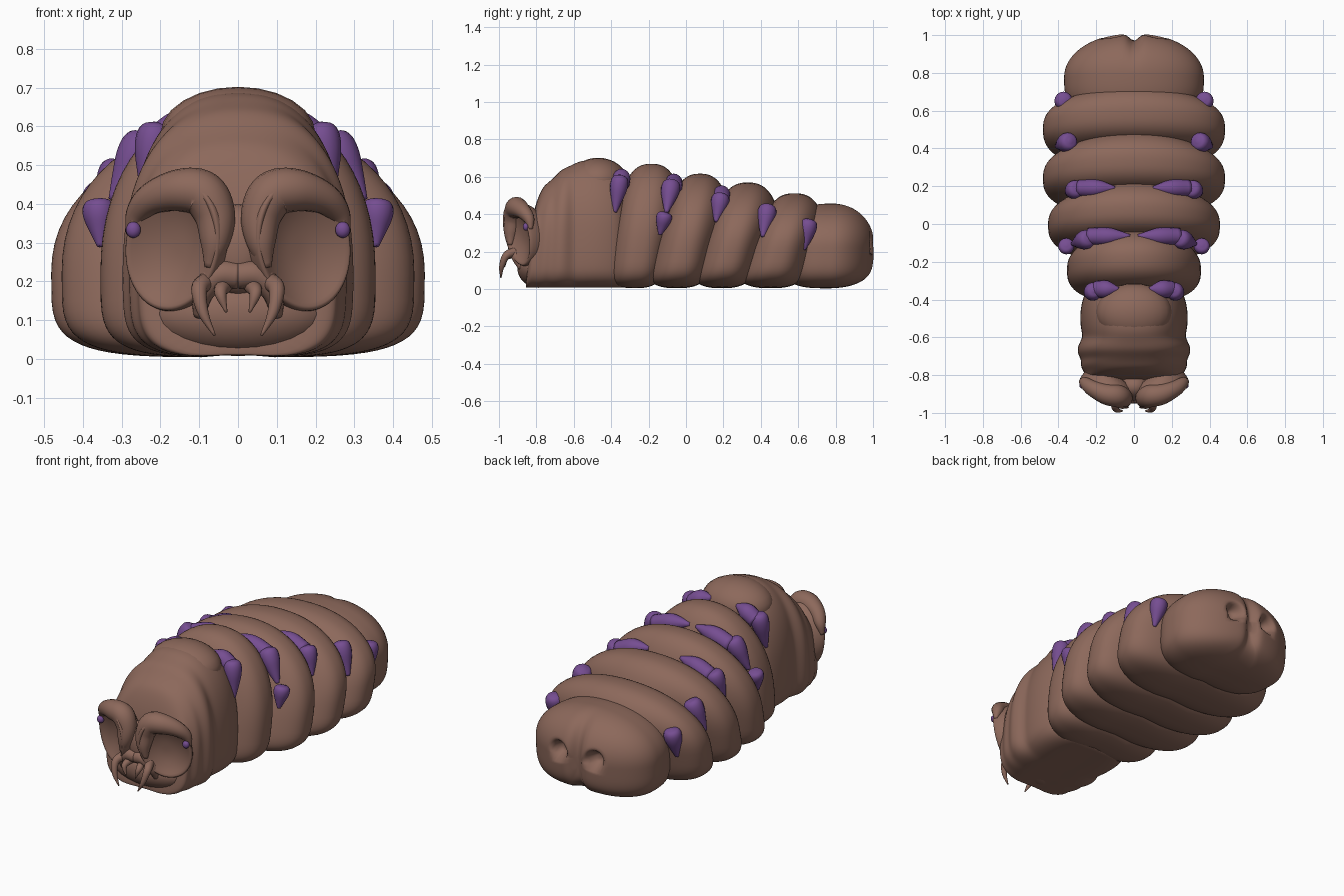
import bpy, bmesh, math
from mathutils import Vector

if "Cube" in bpy.data.objects:
    bpy.data.objects.remove(bpy.data.objects["Cube"])


def material(name, rgb):
    m = bpy.data.materials.new(name)
    m.use_nodes = True
    m.diffuse_color = (*rgb, 1)
    m.node_tree.nodes["Principled BSDF"].inputs["Base Color"].default_value = (*rgb, 1)
    return m


BROWN = material("brown skin", (0.265, 0.14, 0.105))
PURPLE = material("purple growth", (0.18, 0.075, 0.285))


def loft(name, rings, mat, subdiv=0):
    """Skin a list of closed rings and cap both ends."""
    bm = bmesh.new()
    rows = [[bm.verts.new(p) for p in r] for r in rings]
    n = len(rows[0])
    for a, b in zip(rows, rows[1:]):
        for i in range(n):
            bm.faces.new((a[i], a[(i + 1) % n], b[(i + 1) % n], b[i]))
    bm.faces.new(rows[0])
    bm.faces.new(rows[-1])
    bmesh.ops.recalc_face_normals(bm, faces=bm.faces)
    me = bpy.data.meshes.new(name)
    bm.to_mesh(me)
    bm.free()
    me.materials.append(mat)
    me.shade_smooth()
    ob = bpy.data.objects.new(name, me)
    bpy.context.collection.objects.link(ob)
    if subdiv:
        mod = ob.modifiers.new("smooth", "SUBSURF")
        mod.levels = mod.render_levels = subdiv
    return ob


MID = 0.22


def section(w, h, n, px=0.95, pz=0.92):
    """Domed cross-section with a flattened belly, as (x, z) pairs."""
    pts = []
    for i in range(n):
        a = math.tau * i / n
        c, s = math.cos(a), math.sin(a)
        if s >= 0:
            x, z = abs(c) ** px, MID + (h - MID) * s ** pz
        else:
            x, z = abs(c) ** 0.5, MID - (MID - 0.004) * (-s) ** 0.47
            z += 0.008 * math.exp(-(x * w / 0.03) ** 2)
        pts.append((math.copysign(x * w, c), z))
    return pts


def shrink(z, s):
    """Scale a height about the middle, keeping the belly fuller."""
    return MID + (z - MID) * (s if z > MID else s ** 0.5)


def tube(name, points, mat):
    """Smooth tapered tube through (x, y, z, radius) points."""
    ps = [Vector(p) for p in points]
    ps = [ps[0] * 2 - ps[1]] + ps + [ps[-1] * 2 - ps[-2]]
    path = []
    for k in range(1, len(ps) - 2):
        a, b, c, d = ps[k - 1:k + 3]
        for j in range(6):
            t = j / 6
            path.append(0.5 * (2 * b + (c - a) * t + (2 * a - 5 * b + 4 * c - d) * t * t
                               + (3 * b - a - 3 * c + d) * t ** 3))
    path.append(ps[-2])
    rings = []
    for i, p in enumerate(path):
        d = (path[min(i + 1, len(path) - 1)] - path[max(i - 1, 0)]).to_3d().normalized()
        u = d.cross(Vector((0, 1, 0))).normalized()
        v = d.cross(u)
        r = max(p[3], 0.002)
        rings.append([p.to_3d() + u * (r * math.cos(math.tau * q / 16))
                      + v * (r * math.sin(math.tau * q / 16)) for q in range(16)])
    return loft(name, rings, mat)


def both_sides(name, points, mat):
    for side, s in (("left", 1), ("right", -1)):
        tube(side + "_" + name, [(p[0] * s, *p[1:]) for p in points], mat)


def blob(name, loc, size, mat):
    rings = []
    for i in range(1, 16):
        a = math.pi * i / 16
        rings.append([(loc[0] + size[0] * math.sin(a) * math.cos(math.tau * q / 24),
                       loc[1] - size[1] * math.cos(a),
                       loc[2] + size[2] * math.sin(a) * math.sin(math.tau * q / 24))
                      for q in range(24)])
    return loft(name, rings, mat)


# Overlapping body segments, leaning back toward the top
seams = [(-0.38, -0.32), (-0.17, -0.05), (0.07, 0.2), (0.31, 0.46), (0.59, 0.7)]
sizes = [(0.355, 0.67), (0.455, 0.617), (0.482, 0.57), (0.482, 0.512)]
for k, (w, h) in enumerate(sizes):
    (b0, t0), (b1, t1) = seams[k], seams[k + 1]
    rings = []
    for i in range(1, 32):
        t = -math.cos(math.pi * i / 32)
        s = (1 - abs(t) ** 2.5) ** (1 / 2.5)
        ring = []
        for x, z in section(w, h, 64):
            f = z / h
            lo, hi = b0 + (t0 - b0) * f - 0.05, b1 + (t1 - b1) * f + 0.05
            ring.append((x * s, (lo + hi) / 2 + t * (hi - lo) / 2, shrink(z, s)))
        rings.append(ring)
    loft(f"body_segment_{k + 1}", rings, BROWN)

# Two-lobed tail with a pair of breathing pits
rings = []
for i in range(1, 64):
    t = -math.cos(math.pi * i / 64)
    e = 2.05 if t > 0 else 3
    s = (1 - abs(t) ** e) ** (1 / e)
    ring = []
    for x, z in section(0.37, 0.457, 96):
        px, pz = x * s, shrink(z, s)
        y = 0.775 + 0.235 * t + 0.06 * (pz - MID)
        if t > 0:
            y -= 0.04 * t * math.exp(-(px / 0.035) ** 2)
            d = math.hypot(abs(px) - 0.11, pz - 0.25)
            y -= 0.07 * math.exp(-(d / 0.045) ** 4)
        ring.append((px, y, pz))
    rings.append(ring)
loft("tail_segment", rings, BROWN)

# Humped front body with wrinkles, chin pushed forward, and a raised back shield
stations = [(-0.83, 0.17, 0.36), (-0.825, 0.24, 0.42), (-0.81, 0.26, 0.49), (-0.785, 0.258, 0.55),
            (-0.75, 0.285, 0.575), (-0.715, 0.278, 0.605), (-0.68, 0.302, 0.64),
            (-0.64, 0.298, 0.655), (-0.6, 0.27, 0.67), (-0.56, 0.282, 0.69),
            (-0.48, 0.288, 0.692), (-0.4, 0.275, 0.67), (-0.345, 0.25, 0.63), (-0.3, 0.18, 0.5)]
loft("front_body", [[(x, y + max(0, -0.6 - y) * 0.45 * (z - 0.3), z)
                     for x, z in section(w, h, 32, 0.83, 0.85)] for y, w, h in stations], BROWN, 2)
blob("back_shield", (0, -0.47, 0.58), (0.2, 0.155, 0.122), BROWN)
blob("chin", (0, -0.79, 0.115), (0.235, 0.112, 0.108), BROWN)
blob("face_bridge", (0, -0.86, 0.28), (0.09, 0.075, 0.12), BROWN)

# Hollow face dishes, turned outward
profile = [(0.8, -0.13), (0.93, -0.075), (1.0, -0.02), (0.98, 0.012), (0.92, 0.016),
           (0.8, 0.0), (0.55, -0.02), (0.3, -0.032), (0.08, -0.034)]
ca, sa = math.cos(math.radians(30)), math.sin(math.radians(30))
for side, s in (("left", 1), ("right", -1)):
    rings = []
    for r, d in profile:
        ring = []
        for q in range(32):
            a = math.tau * q / 32
            u, v = 0.145 * r * math.cos(a), 0.175 * r * math.sin(a)
            ring.append((s * (0.165 + u * ca + d * sa), -0.895 + u * sa - d * ca - 0.15 * v,
                         0.295 + v - 0.12 * u))
        rings.append(ring)
    loft(side + "_face_dish", rings, BROWN, 1)
    blob(side + "_eye", (s * 0.27, -0.856, 0.333), (0.019, 0.016, 0.021), PURPLE)

# Curled brows, lips and mouth claws
both_sides("brow", [(0.075, -0.94, 0.235, 0.012), (0.06, -0.935, 0.3, 0.038),
                    (0.06, -0.92, 0.37, 0.053), (0.09, -0.91, 0.425, 0.06),
                    (0.15, -0.9, 0.435, 0.055), (0.22, -0.87, 0.415, 0.042),
                    (0.26, -0.84, 0.375, 0.03), (0.28, -0.83, 0.32, 0.01)], BROWN)
both_sides("lip", [(0.0, -0.915, 0.215, 0.035), (0.05, -0.915, 0.215, 0.035),
                   (0.09, -0.905, 0.17, 0.028), (0.1, -0.88, 0.11, 0.015)], BROWN)
both_sides("outer_claw", [(0.08, -0.91, 0.2, 0.025), (0.1, -0.96, 0.18, 0.021),
                          (0.09, -0.985, 0.12, 0.014), (0.06, -0.99, 0.06, 0.003)], BROWN)
both_sides("inner_claw", [(0.035, -0.91, 0.19, 0.022), (0.045, -0.96, 0.17, 0.016),
                          (0.03, -0.97, 0.12, 0.003)], BROWN)

# Purple growths wedged in the seams: y, tail height, top height, tail x, top x, radius
growths = [(-0.36, 0.41, 0.61, 0.24, 0.21, 0.047), (-0.085, 0.41, 0.58, 0.325, 0.235, 0.05),
           (-0.12, 0.29, 0.412, 0.355, 0.36, 0.042), (0.18, 0.36, 0.51, 0.355, 0.3, 0.048),
           (0.43, 0.28, 0.45, 0.41, 0.335, 0.05), (0.65, 0.21, 0.375, 0.385, 0.37, 0.047)]
for k, (y, z0, z1, x0, x1, r) in enumerate(growths):
    span = z1 - z0
    pts = [(x0 + (x1 - x0) * f, y - 0.02 + 0.03 * f, z0 + span * f, r * g)
           for f, g in ((0, 0.2), (0.3, 0.6), (0.6, 0.95), (0.82, 1), (0.95, 0.75), (1, 0.2))]
    both_sides(f"growth_{k + 1}", pts, PURPLE)

# Ridges running inward from the larger growths
for k, (y, xi, zi, xo, zo) in enumerate([(-0.345, 0.08, 0.62, 0.2, 0.565),
                                         (-0.065, 0.02, 0.59, 0.24, 0.54),
                                         (0.19, 0.1, 0.53, 0.29, 0.475)]):
    m = (xi + xo) / 2
    both_sides(f"inner_growth_{k + 1}",
               [(xi, y, zi, 0.01), (m, y, (zi + zo) / 2 + 0.008, 0.045), (xo, y, zo, 0.044)], PURPLE)
